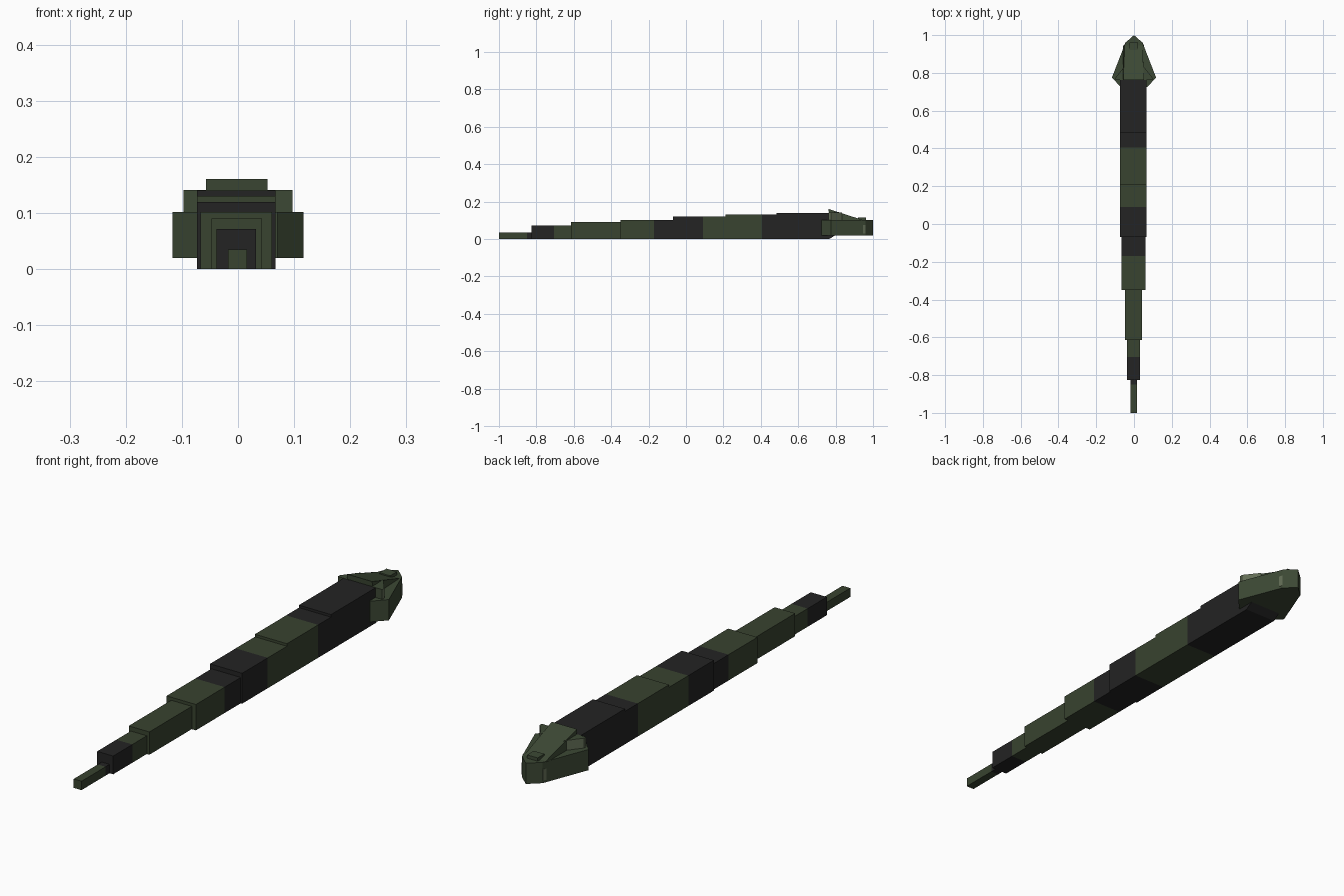
import bpy, bmesh

if "Cube" in bpy.data.objects:
    bpy.data.objects.remove(bpy.data.objects["Cube"])


def material(name, color):
    m = bpy.data.materials.new(name)
    m.diffuse_color = (*color, 1)
    m.use_nodes = True
    m.node_tree.nodes["Principled BSDF"].inputs["Base Color"].default_value = m.diffuse_color
    return m


GREEN = material("dark green", (0.040, 0.056, 0.029))
BLACK = material("charcoal", (0.017, 0.017, 0.017))
HEAD = material("head green", (0.046, 0.066, 0.035))
EYE = material("pale grey green", (0.12, 0.15, 0.09))


def finish(name, bm, mats, rule=None):
    bmesh.ops.recalc_face_normals(bm, faces=bm.faces)
    if rule:
        for f in bm.faces:
            f.material_index = rule(f)
    me = bpy.data.meshes.new(name)
    bm.to_mesh(me)
    bm.free()
    for m in mats:
        me.materials.append(m)
    ob = bpy.data.objects.new(name, me)
    bpy.context.collection.objects.link(ob)
    return ob


def loft(name, bottom, top, mats, rule=None):
    """Solid between two matching outlines."""
    bm = bmesh.new()
    a = [bm.verts.new(p) for p in bottom]
    b = [bm.verts.new(p) for p in top]
    n = len(a)
    bm.faces.new(a[::-1])
    bm.faces.new(b)
    for i in range(n):
        j = (i + 1) % n
        bm.faces.new((a[i], a[j], b[j], b[i]))
    return finish(name, bm, mats, rule)


def at(z, pts):
    return [(x, y, z) for x, y in pts]


def rect(x0, x1, y0, y1):
    return [(x0, y0), (x1, y0), (x1, y1), (x0, y1)]


# Stepped body: back edge, front edge, left, right, height
BANDS = [-0.85, -0.705, -0.17, 0.09, 0.405]


def band_colour(f):
    y = f.calc_center_median().y
    return sum(y > b for b in BANDS) % 2


segments = [
    (-1.0, -0.825, -0.018, 0.016, 0.035),
    (-0.825, -0.615, -0.038, 0.032, 0.072),
    (-0.615, -0.35, -0.047, 0.043, 0.09),
    (-0.35, -0.07, -0.067, 0.061, 0.102),
    (-0.07, 0.21, -0.073, 0.067, 0.12),
    (0.21, 0.485, -0.073, 0.067, 0.13),
    (0.485, 0.765, -0.073, 0.067, 0.14),
]
for i, (y0, y1, x0, x1, h) in enumerate(segments):
    cuts = [y0] + [b for b in BANDS if y0 < b < y1] + [y1]
    bm = bmesh.new()
    rings = [[bm.verts.new(p) for p in ((x0, y, 0), (x1, y, 0), (x1, y, h), (x0, y, h))]
             for y in cuts]
    for a, b in zip(rings, rings[1:]):
        for k in range(4):
            bm.faces.new((a[k], a[(k + 1) % 4], b[(k + 1) % 4], b[k]))
    bm.faces.new(rings[0])
    bm.faces.new(rings[-1])
    finish(f"body_segment_{i + 1}", bm, [GREEN, BLACK], band_colour)

# Arrow-shaped jaw
half = [(0.045, 0.96), (0.117, 0.775), (0.07, 0.725)]
outline = [(0, 1.0)] + half + [(-x, y) for x, y in half[::-1]]
loft("jaw", at(0.02, outline), at(0.102, outline), [HEAD])

# Throat wedge under the jaw
loft("throat", at(0.0, rect(-0.073, 0.067, 0.74, 0.766)),
     at(0.022, rect(-0.073, 0.067, 0.74, 0.80)), [BLACK])

# Sloping forehead
loft("forehead", at(0.10, rect(-0.057, 0.053, 0.768, 0.945)),
     [(-0.057, 0.762, 0.161), (0.053, 0.762, 0.161),
      (0.045, 0.945, 0.102), (-0.049, 0.945, 0.102)], [HEAD])

# Snout bump
loft("snout", at(0.10, rect(-0.025, 0.021, 0.92, 0.962)),
     at(0.115, rect(-0.025, 0.021, 0.92, 0.962)), [HEAD])

for side, s in (("right", 1), ("left", -1)):
    # Eye ridge, pale on its outward front face
    tri = [(0.05 * s, 0.762), (0.097 * s, 0.762), (0.097 * s, 0.775), (0.05 * s, 0.835)]
    loft(side + "_eye", at(0.10, tri), at(0.141, tri), [HEAD, EYE],
         lambda f: int(f.normal.y > 0.3 or abs(f.normal.x) > 0.9
                       and abs(f.calc_center_median().x) > 0.08))
    # Pale nostril plate on the jaw side
    mark = [(0.0465 * s, 0.944), (0.052 * s, 0.946), (0.0465 * s, 0.9605), (0.041 * s, 0.9585)]
    loft(side + "_nostril", at(0.03, mark), at(0.075, mark), [EYE])
